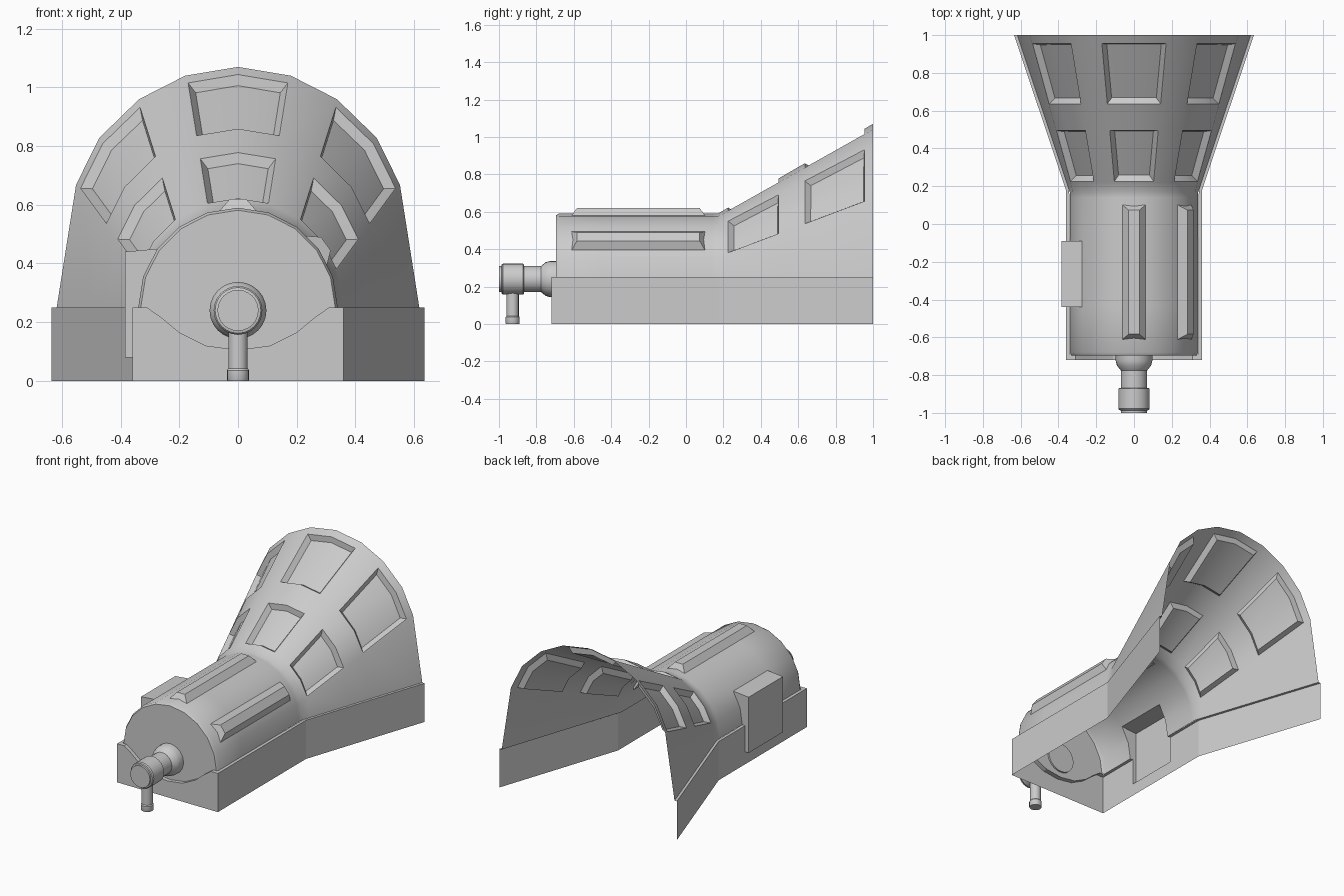
import bpy, bmesh, math
from mathutils import Matrix

if "Cube" in bpy.data.objects:
    bpy.data.objects.remove(bpy.data.objects["Cube"])

def finish(name, bm, recalc=True, angle=30):
    if recalc:
        bmesh.ops.recalc_face_normals(bm, faces=bm.faces[:])
    me = bpy.data.meshes.new(name)
    bm.to_mesh(me)
    bm.free()
    ob = bpy.data.objects.new(name, me)
    bpy.context.collection.objects.link(ob)
    bpy.ops.object.select_all(action='DESELECT')
    ob.select_set(True)
    bpy.context.view_layer.objects.active = ob
    bpy.ops.object.shade_smooth_by_angle(angle=math.radians(angle))
    return ob

def loft(bm, rings, closed=False, caps=False):
    """Quads between successive rings; returns faces[ring][column]."""
    vs = [[bm.verts.new(p) for p in r] for r in rings]
    n = len(vs[0])
    grid = []
    for a, b in zip(vs, vs[1:]):
        grid.append([bm.faces.new((a[i], a[(i + 1) % n], b[(i + 1) % n], b[i]))
                     for i in range(n if closed else n - 1)])
    if caps:
        bm.faces.new(vs[0])
        bm.faces.new(vs[-1])
    return grid, vs

# Arched shell: half profiles of the drum and of the flared rear opening
DRUM = [(.34 * math.sin(math.radians(18 * k)), .25 + .34 * math.cos(math.radians(18 * k)))
        for k in range(6)]
FLARE = [(0, 1.07), (.18, 1.04), (.337, .96), (.473, .828), (.552, .668), (.618, .25)]
NOTCH = [(.31, .25), (.26, .215), (.2, .165), (.11, .12), (0, .105)]

def arch(y, s=1.0):
    t = max(0, (y - .17) / .83)
    pts = []
    for k in range(-5, 6):
        (a, b), (c, d) = DRUM[abs(k)], FLARE[abs(k)]
        x, z = a + (c - a) * t, b + (d - b) * t
        pts.append((math.copysign(x, k) * s, y, .25 + (z - .25) * s))
    return pts

ys = [-.68, -.44, -.09, .14, .17, .22, .50, .63, .96, 1.0]
bm = bmesh.new()
grid, vs = loft(bm, [arch(-.695, .975)] + [arch(y) for y in ys])
curve = NOTCH + [(-x, z) for x, z in NOTCH[-2::-1]]
low = [bm.verts.new((x, -.695, z)) for x, z in curve]
bm.faces.new(vs[0][::-1] + [v for v in low[::-1]])          # front disc
# recessed windows: two rows of three
bm.normal_update()
for row in (6, 8):
    for col in (1, 4, 7):
        faces = [grid[row][col], grid[row][col + 1]]
        bmesh.ops.inset_region(bm, faces=faces, thickness=.006, depth=0, use_even_offset=True)
        bmesh.ops.inset_region(bm, faces=faces, thickness=.02, depth=-.032, use_even_offset=True)
# opening behind the side box
bmesh.ops.delete(bm, geom=[grid[2][0], grid[2][1]], context='FACES')
finish("arched_shell", bm, recalc=False)

# Base skirt: side walls with a narrow ledge, and a notched front wall
bm = bmesh.new()
outline = [(-.72, .36, .34), (-.44, .36, .34), (-.09, .36, .34), (.18, .36, .343), (1, .635, .618)]
for s in (-1, 1):
    g, _ = loft(bm, [[(s * o, y, 0), (s * o, y, .08), (s * o, y, .25), (s * i, y, .25)]
                     for y, o, i in outline])
    if s < 0:
        bmesh.ops.delete(bm, geom=g[1][1:], context='FACES')
top = [(.36, .25)] + curve + [(-.36, .25)]
_, v = loft(bm, [[(x, y, z) for x, z in top] for y in (-.72, -.69)])
bm.faces.new(v[0] + [bm.verts.new((-.36, -.72, 0)), bm.verts.new((.36, -.72, 0))])
bmesh.ops.remove_doubles(bm, verts=bm.verts[:], dist=.0005)
finish("base_skirt", bm, angle=15)

# Side box, open towards the inside
bm = bmesh.new()
prof = [(-.275, .45), (-.385, .44), (-.385, .08), (-.36, .08), (-.36, .25), (-.34, .25), DRUM[4]]
prof[-1] = (-DRUM[4][0], DRUM[4][1])
g, _ = loft(bm, [[(x, y, z) for x, z in prof] for y in (-.44, -.09)], closed=True, caps=True)
bmesh.ops.recalc_face_normals(bm, faces=bm.faces[:])
bmesh.ops.delete(bm, geom=g[0][3:], context='FACES')
finish("side_box", bm, recalc=False)

# Raised tapered ribs on the drum (top and right)
def rib(name, deg):
    bm = bmesh.new()
    rings = [[(sx * w, sy * l, h) for sx, sy in ((-1, -1), (1, -1), (1, 1), (-1, 1))]
             for w, l, h in ((.072, .365, .318), (.028, .328, .37))]
    loft(bm, rings, closed=True, caps=True)
    bm.transform(Matrix.Translation((0, -.255, .25)) @ Matrix.Rotation(math.radians(deg), 4, 'Y'))
    finish(name, bm, angle=20)

rib("top_rib", 0)
rib("right_rib", 54)

# Turned parts: front pipe and its support leg
def lathe(name, prof, place, n=24):
    bm = bmesh.new()
    loft(bm, [[(r * math.cos(2 * math.pi * i / n), r * math.sin(2 * math.pi * i / n), h)
               for i in range(n)] for r, h in prof], closed=True, caps=True)
    bm.transform(place)
    finish(name, bm)

forward = Matrix.Translation((0, 0, .24)) @ Matrix.Rotation(math.pi / 2, 4, 'X')
lathe("front_pipe", [(.097, .685), (.097, .725), (.09, .75), (.07, .775), (.07, .867), (.078, .867),
                     (.083, .872), (.083, .978), (.078, .985), (.07, .987), (.07, 1.0)], forward)
lathe("support_leg", [(.036, 0), (.038, .004), (.038, .036), (.033, .042), (.033, .2)],
      Matrix.Translation((0, -.927, 0)), 16)
